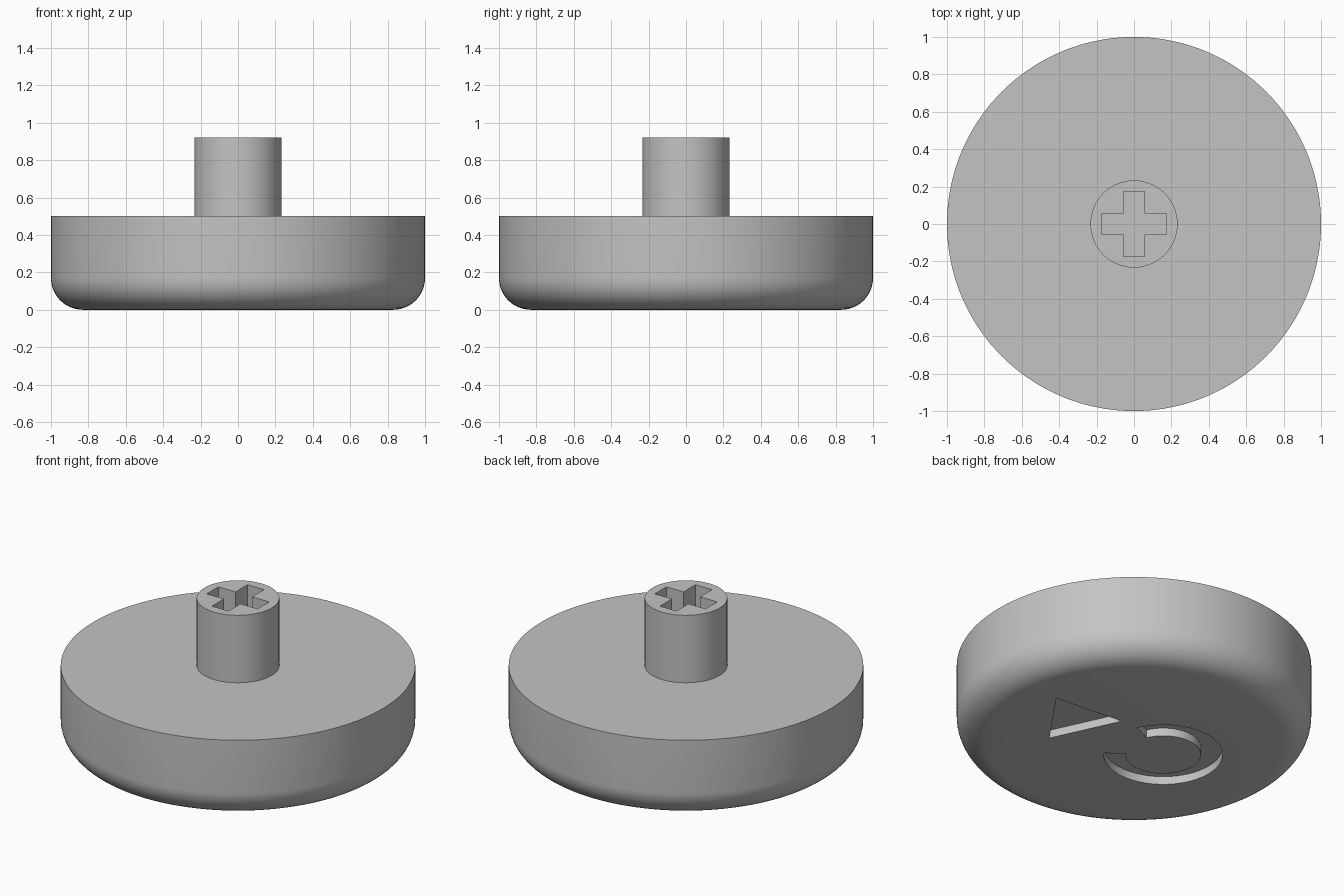
import bpy
import bmesh
from math import sin, cos, pi, radians

cube = bpy.data.objects.get("Cube")
if cube:
    bpy.data.objects.remove(cube, do_unlink=True)

SEGMENTS = 144
FILLET = 0.17
ENGRAVE = 0.05

grey = bpy.data.materials.new("plain grey")
grey.use_nodes = True
GREY = (0.55, 0.55, 0.55, 1)
grey.diffuse_color = GREY
grey.node_tree.nodes["Principled BSDF"].inputs["Base Color"].default_value = GREY


def make_object(name, bm):
    bmesh.ops.recalc_face_normals(bm, faces=bm.faces)
    mesh = bpy.data.meshes.new(name)
    bm.to_mesh(mesh)
    bm.free()
    mesh.materials.append(grey)
    obj = bpy.data.objects.new(name, mesh)
    bpy.context.collection.objects.link(obj)
    return obj


def prism(name, outline, z0, z1):
    """Extrude a flat outline from z0 up to z1."""
    bm = bmesh.new()
    face = bm.faces.new([bm.verts.new((x, y, z0)) for x, y in outline])
    top = bmesh.ops.extrude_face_region(bm, geom=[face])
    verts = [v for v in top["geom"] if isinstance(v, bmesh.types.BMVert)]
    bmesh.ops.translate(bm, verts=verts, vec=(0, 0, z1 - z0))
    return make_object(name, bm)


def arc(radius, start, end, steps, cx=0, cy=0):
    angles = [radians(start + (end - start) * i / steps) for i in range(steps + 1)]
    return [(cx + radius * cos(a), cy + radius * sin(a)) for a in angles]


def lathe(name, profile):
    """Turn an (r, z) profile around the z axis and close both ends."""
    bm = bmesh.new()
    rings = [[bm.verts.new((r * cos(2 * pi * i / SEGMENTS), r * sin(2 * pi * i / SEGMENTS), z))
              for i in range(SEGMENTS)] for r, z in profile]
    for low, high in zip(rings, rings[1:]):
        for i in range(SEGMENTS):
            j = (i + 1) % SEGMENTS
            bm.faces.new((low[i], low[j], high[j], high[i]))
    bm.faces.new(rings[0])
    bm.faces.new(rings[-1])
    return make_object(name, bm)


def carve(target, cutter):
    cutter.hide_render = True
    bpy.context.view_layer.objects.active = target
    mod = target.modifiers.new("carve", 'BOOLEAN')
    mod.operation = 'DIFFERENCE'
    mod.solver = 'EXACT'
    mod.object = cutter
    bpy.ops.object.modifier_apply(modifier=mod.name)
    bpy.data.objects.remove(cutter, do_unlink=True)


# Disc with a rounded lower edge
disc = lathe("disc", arc(FILLET, -90, 0, 12, 1 - FILLET, FILLET) + [(1, 0.5)])

# Recessed triangle and open ring on the underside
triangle = arc(0.26, 25, 265, 2, 0.42, -0.01)
carve(disc, prism("triangle_cutter", triangle, -0.1, ENGRAVE))
ring = arc(0.335, 24, 323, 64, -0.215, 0) + arc(0.213, 323, 24, 64, -0.215, 0)
carve(disc, prism("ring_cutter", ring, -0.1, ENGRAVE))

# Stem with a cross-shaped socket
stem = lathe("stem", [(0.233, 0.49), (0.233, 0.92)])
L, W = 0.175, 0.057
quarter = [(L, -W), (L, W), (W, W)]
cross = []
for turn in range(4):
    cross += quarter
    quarter = [(-y, x) for x, y in quarter]
carve(stem, prism("cross_cutter", cross, 0.4, 1.0))

# Smooth round walls, crisp edges
bpy.ops.object.select_all(action='DESELECT')
for obj in (disc, stem):
    obj.select_set(True)
bpy.context.view_layer.objects.active = disc
bpy.ops.object.shade_smooth_by_angle(angle=radians(30))
